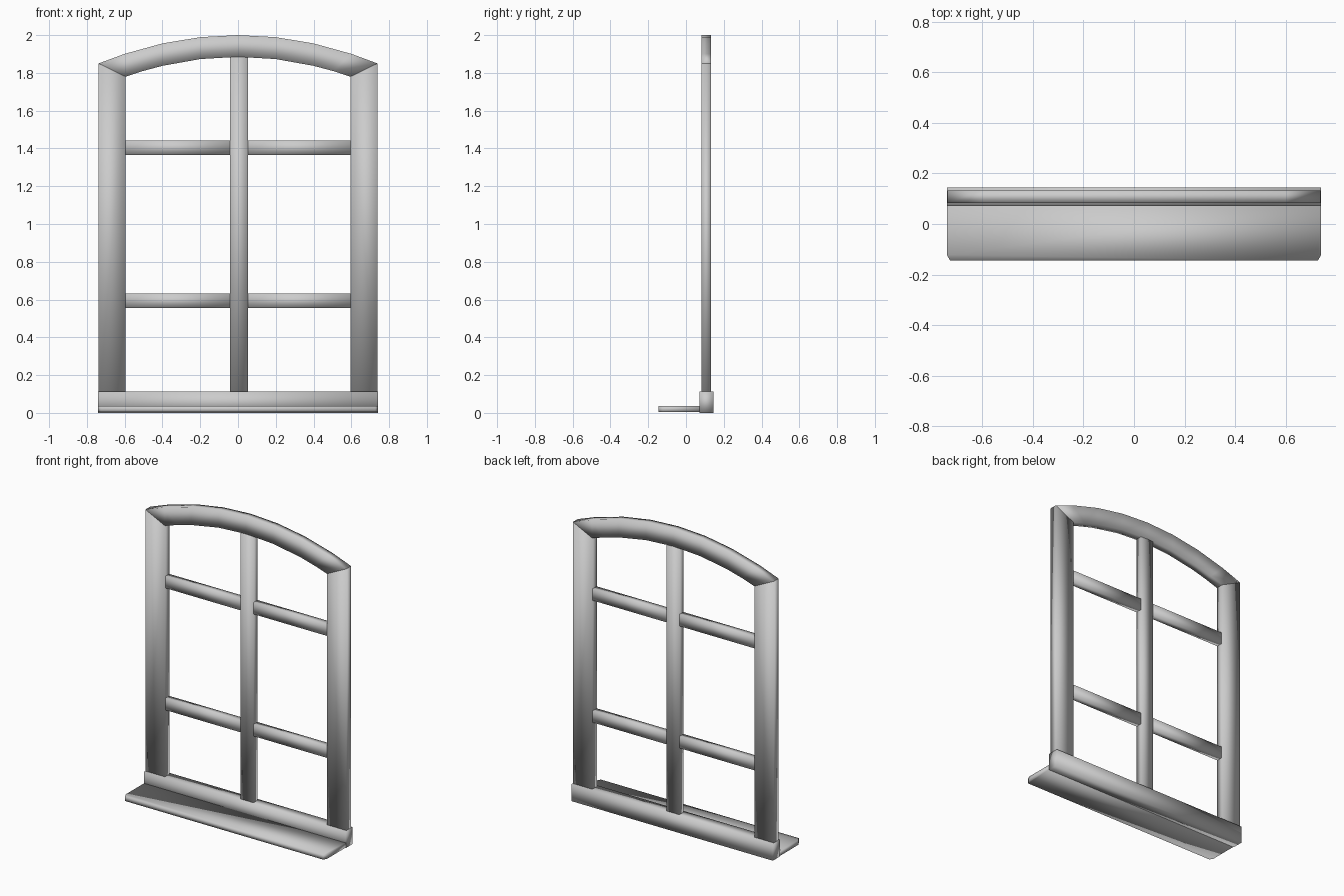
import bpy, bmesh

if "Cube" in bpy.data.objects:
    bpy.data.objects.remove(bpy.data.objects["Cube"])

def make(name, verts, faces):
    me = bpy.data.meshes.new(name)
    me.from_pydata(verts, [], faces)
    bm = bmesh.new()
    bm.from_mesh(me)
    bmesh.ops.recalc_face_normals(bm, faces=bm.faces)
    bm.to_mesh(me)
    bm.free()
    me.shade_smooth()  # soft shading across the plain bars
    ob = bpy.data.objects.new(name, me)
    bpy.context.collection.objects.link(ob)
    return ob

def prism(name, outline, lo, hi, axis):
    """Extrude a 2D outline along y (outline in x,z) or z (outline in x,y)."""
    n = len(outline)
    put = (lambda p, d: (p[0], d, p[1])) if axis == 'y' else (lambda p, d: (p[0], p[1], d))
    verts = [put(p, d) for d in (lo, hi) for p in outline]
    faces = [list(range(n)), list(range(n, 2 * n))]
    faces += [[i, (i + 1) % n, (i + 1) % n + n, i + n] for i in range(n)]
    return make(name, verts, faces)

def bar(name, x0, x1, z0, z1, y0, y1):
    return prism(name, [(x0, z0), (x1, z0), (x1, z1), (x0, z1)], y0, y1, 'y')

Y0, Y1 = 0.083, 0.133

# side stiles, mitred at the top to meet the arch
for side, s in (("left", -1), ("right", 1)):
    prism(side + "_stile", [(s * 0.738, 0.04), (s * 0.738, 1.85),
                            (s * 0.595, 1.78), (s * 0.595, 0.04)], Y0, Y1, 'y')

# arched head: loops of four points swept along the arc
half = [(0.738, 0.595), (0.60, 0.505), (0.40, 0.40), (0.20, 0.20)]
pairs = [(-a, -b) for a, b in half] + [(0, 0)] + [(a, b) for a, b in reversed(half)]
verts, faces = [], []
for xo, xi in pairs:
    zo = 2.0 - 0.15 * (xo / 0.738) ** 2
    zi = 1.885 - 0.105 * (xi / 0.595) ** 2
    verts += [(xo, Y0, zo), (xo, Y1, zo), (xi, Y1, zi), (xi, Y0, zi)]
for i in range(len(pairs) - 1):
    for k in range(4):
        m = (k + 1) % 4
        faces.append([4 * i + k, 4 * i + m, 4 * i + 4 + m, 4 * i + 4 + k])
last = len(verts) - 4
faces += [[0, 1, 2, 3], [last, last + 1, last + 2, last + 3]]
make("arched_head", verts, faces)

# glazing bars
bar("centre_mullion", -0.042, 0.053, 0.10, 1.885, 0.086, 0.130)
for row, z0, z1 in (("lower", 0.555, 0.633), ("upper", 1.365, 1.443)):
    bar(row + "_left_bar", -0.597, -0.04, z0, z1, 0.087, 0.129)
    bar(row + "_right_bar", 0.051, 0.597, z0, z1, 0.087, 0.129)

# bottom rail
bar("bottom_rail", -0.74, 0.74, 0.0, 0.113, 0.071, 0.145)

# projecting sill with clipped front corners
prism("sill", [(-0.74, 0.075), (-0.74, -0.122), (-0.727, -0.145),
               (0.727, -0.145), (0.74, -0.122), (0.74, 0.075)], 0.004, 0.036, 'z')
